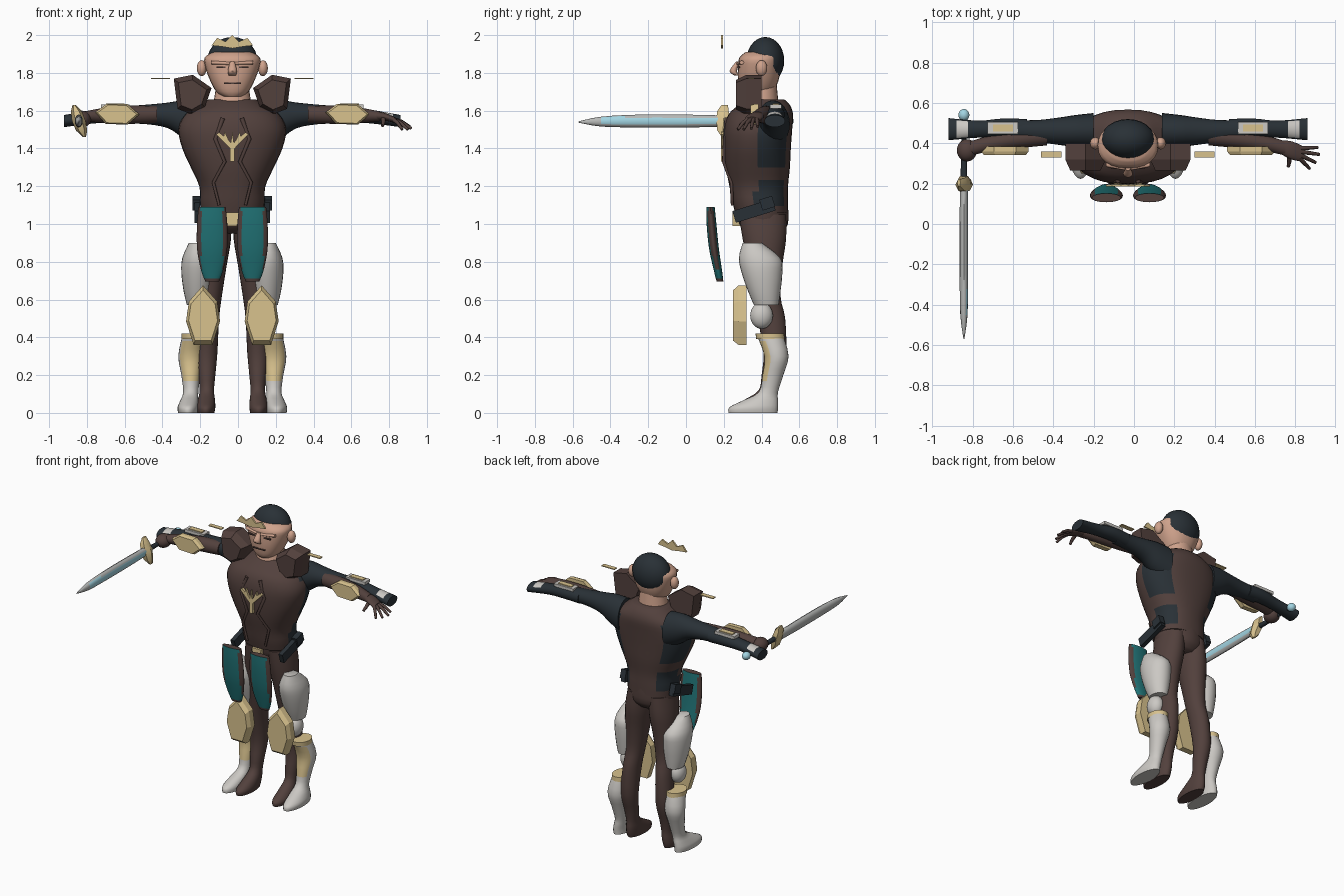
import bpy, bmesh, math
from mathutils import Vector

if "Cube" in bpy.data.objects:
    bpy.data.objects.remove(bpy.data.objects["Cube"])

CX = -0.03  # body centre line


def mat(name, r, g, b):
    m = bpy.data.materials.new(name)
    m.diffuse_color = (r, g, b, 1)
    m.use_nodes = True
    m.node_tree.nodes["Principled BSDF"].inputs["Base Color"].default_value = m.diffuse_color
    return m


BROWN = mat("brown leather", 0.085, 0.052, 0.046)
DARK = mat("dark cloth", 0.022, 0.030, 0.037)
GOLD = mat("pale gold", 0.69, 0.54, 0.27)
WHITE = mat("white armour", 0.60, 0.58, 0.55)
TEAL = mat("teal cloth", 0.015, 0.17, 0.18)
SKIN = mat("skin", 0.62, 0.36, 0.26)
BLUE = mat("light blue", 0.36, 0.66, 0.76)
STEEL = mat("steel", 0.47, 0.48, 0.47)


def finish(name, bm, mats, rule=None, smooth=True):
    bmesh.ops.recalc_face_normals(bm, faces=bm.faces)
    bm.normal_update()
    if rule:
        for f in bm.faces:
            f.material_index = rule(f.calc_center_median(), f.normal)
    me = bpy.data.meshes.new(name)
    bm.to_mesh(me)
    bm.free()
    ob = bpy.data.objects.new(name, me)
    bpy.context.collection.objects.link(ob)
    for m in mats:
        me.materials.append(m)
    if smooth:
        bpy.ops.object.select_all(action='DESELECT')
        ob.select_set(True)
        bpy.context.view_layer.objects.active = ob
        bpy.ops.object.shade_smooth_by_angle(angle=math.radians(45))
    return ob


def catmull(r, sub):
    out = []
    for i in range(len(r) - 1):
        p0, p1, p2, p3 = r[max(i - 1, 0)], r[i], r[i + 1], r[min(i + 2, len(r) - 1)]
        for k in range(sub):
            t = k / sub
            out.append([0.5 * (2 * b + (c - a) * t + (2 * a - 5 * b + 4 * c - d) * t * t
                        + (3 * b - a - 3 * c + d) * t ** 3) for a, b, c, d in zip(p0, p1, p2, p3)])
    return out + [list(r[-1])]


def loft(name, rings, mats, axis='z', n=24, sub=3, power=2.0, rule=None):
    """Rings are (x, y, z, radius a, radius b) square to the axis."""
    bm = bmesh.new()
    loops = []
    for x, y, z, a, b in catmull(rings, sub):
        lp = []
        for i in range(n):
            t = 2 * math.pi * i / n
            c, s = math.cos(t), math.sin(t)
            u = math.copysign(abs(c) ** (2 / power), c) * max(a, 0.001)
            v = math.copysign(abs(s) ** (2 / power), s) * max(b, 0.001)
            d = {'z': (u, v, 0), 'x': (0, u, v), 'y': (u, 0, v)}[axis]
            lp.append(bm.verts.new((x + d[0], y + d[1], z + d[2])))
        loops.append(lp)
    for p, q in zip(loops, loops[1:]):
        for i in range(n):
            bm.faces.new((p[i], p[(i + 1) % n], q[(i + 1) % n], q[i]))
    bm.faces.new(loops[0])
    bm.faces.new(loops[-1])
    return finish(name, bm, mats, rule)


def column(name, x, prof, mats, **kw):
    """Vertical loft from (z, half width, front y, back y, x shift)."""
    s = 1 if x >= 0 else -1
    return loft(name, [(CX + x + s * dx, (f + b) / 2, z, w, (b - f) / 2) for z, w, f, b, dx in prof], mats, **kw)


def plate(name, pts, y0, y1, m, front=1.0):
    """Outline in x/z, extruded from y0 (front, scaled) to y1."""
    bm = bmesh.new()
    mx = sum(p[0] for p in pts) / len(pts)
    mz = sum(p[1] for p in pts) / len(pts)
    ym = y0 + 0.4 * (y1 - y0)
    loops = [[bm.verts.new((mx + (x - mx) * k, y, mz + (z - mz) * k)) for x, z in pts]
             for y, k in ((y0, front), (ym, 1), (y1, 1))]
    n = len(pts)
    for p, q in zip(loops, loops[1:]):
        for i in range(n):
            bm.faces.new((p[i], p[(i + 1) % n], q[(i + 1) % n], q[i]))
    bm.faces.new(loops[0])
    bm.faces.new(loops[-1])
    return finish(name, bm, [m], smooth=False)


def ball(name, c, r, m):
    bm = bmesh.new()
    bmesh.ops.create_uvsphere(bm, u_segments=24, v_segments=14, radius=1)
    bmesh.ops.scale(bm, vec=r, verts=bm.verts)
    bmesh.ops.translate(bm, vec=c, verts=bm.verts)
    return finish(name, bm, [m])


def box(name, c, size, m, tilt=0):
    bm = bmesh.new()
    bmesh.ops.create_cube(bm, size=1)
    ob = finish(name, bm, [m], smooth=False)
    ob.location, ob.scale, ob.rotation_euler = c, size, (tilt, 0, 0)
    return ob


def tube(name, pts, r, m):
    cu = bpy.data.curves.new(name, 'CURVE')
    cu.dimensions, cu.bevel_depth, cu.bevel_resolution, cu.use_fill_caps = '3D', 1, 2, True
    sp = cu.splines.new('POLY')
    sp.points.add(len(pts) - 1)
    for i, p in enumerate(pts):
        sp.points[i].co = (*p, 1)
        sp.points[i].radius = r * (1 - 0.35 * i / (len(pts) - 1))
    cu.materials.append(m)
    ob = bpy.data.objects.new(name, cu)
    bpy.context.collection.objects.link(ob)


# torso with dark flanks, and pelvis
def flank(c, nrm):
    return int(abs(nrm.x) > 0.45 and c.y > 0.37 and (1.31 < c.z < 1.6 or 1.1 < c.z < 1.22))


column("torso", 0, [(1.06, .165, .26, .54, 0), (1.12, .172, .245, .54, 0), (1.2, .175, .23, .54, 0),
                    (1.3, .22, .21, .55, 0), (1.4, .265, .2, .555, 0), (1.5, .285, .2, .562, 0),
                    (1.58, .25, .225, .567, 0), (1.63, .17, .28, .55, 0), (1.66, .125, .33, .52, 0)],
       [BROWN, DARK], n=32, power=2.3, rule=flank)
column("pelvis", 0, [(.95, .1, .34, .5, 0), (1.0, .155, .28, .54, 0), (1.1, .165, .26, .54, 0)], [BROWN])

# head, neck, cap and face
column("neck", 0, [(1.58, .115, .27, .5, 0), (1.64, .1, .31, .49, 0), (1.74, .085, .33, .48, 0)], [SKIN])
column("head", 0, [(1.675, .05, .30, .42, 0), (1.70, .085, .285, .46, 0), (1.76, .118, .275, .49, 0),
                   (1.83, .143, .275, .5, 0), (1.88, .147, .282, .5, 0), (1.91, .105, .315, .5, 0)],
       [SKIN], power=2.3)
ball("cap", (CX, .42, 1.865), (.133, .1, .125), DARK)
loft("nose", [(CX, .275, 1.86, .012, .01), (CX, .25, 1.81, .024, .02), (CX, .27, 1.785, .018, .012)], [SKIN], n=12)
box("mouth", (CX, .276, 1.745), (.09, .012, .006), BROWN)
for s in (-1, 1):
    ball("ear", (CX + s * .162, .4, 1.825), (.026, .03, .042), SKIN)
    box("eye", (CX + s * .06, .279, 1.83), (.05, .014, .008), BROWN)
    loft("brow", [(CX + s * .015, .276, 1.85, .01, .008), (CX + s * .11, .295, 1.855, .012, .01)],
         [SKIN], axis='x', n=10)

# crown, chest emblem and buckle
half = [(0, 2.0), (.035, 1.965), (.08, 1.985), (.11, 1.945), (.06, 1.94), (0, 1.93)]
plate("crown", [(CX + x, z) for x, z in half] + [(CX - x, z) for x, z in half[-2:0:-1]], .185, .197, GOLD)
half = [(.012, 1.33), (.012, 1.40), (.085, 1.475), (.07, 1.485), (.045, 1.465), (.04, 1.49), (.02, 1.445),
        (.008, 1.43), (0, 1.49)]
plate("chest_emblem", [(CX + x, z) for x, z in half] + [(CX - x, z) for x, z in half[-2::-1]], .185, .215, GOLD)
plate("buckle", [(CX + x, z) for x, z in ((-.035, 1.06), (.035, 1.06), (.025, .99), (-.025, .99))], .245, .29, GOLD)


def boot_rule(c, nrm):
    return int(nrm.y < -.5 and .18 < c.z < .39)


for s in (-1, 1):
    # base legs and feet
    column("leg", s * .09, [(0, .045, .24, .47, .05), (.03, .05, .24, .48, .05), (.07, .045, .31, .485, .047),
                            (.12, .038, .385, .485, .045), (.2, .045, .4, .5, .045), (.32, .056, .41, .53, .045),
                            (.5, .055, .38, .525, .035), (.62, .06, .36, .5, .025), (.78, .075, .33, .51, .015),
                            (.92, .085, .30, .53, .002), (1.05, .075, .28, .53, -.01)], [BROWN])
    # thigh shells, knee plates and boots
    column("thigh_armour", s * .185, [(.57, .055, .36, .49, 0), (.64, .072, .33, .5, 0), (.74, .085, .295, .51, 0),
                                      (.82, .08, .28, .5, 0), (.9, .04, .3, .4, .005)], [WHITE])
    ball("knee_cap", (CX + s * .19, .4, .515), (.05, .06, .07), WHITE)
    column("boot", s * .22, [(0, .052, .225, .485, .015), (.03, .055, .23, .487, .015), (.065, .048, .3, .487, .008),
                             (.11, .04, .385, .487, 0), (.2, .05, .405, .515, 0), (.3, .066, .415, .543, 0),
                             (.41, .055, .375, .515, -.01)], [WHITE, GOLD], rule=boot_rule)
    column("boot_rim", s * .21, [(.39, .06, .372, .522, 0), (.42, .06, .368, .52, 0)], [GOLD], sub=1)
    # floating gold knee shields
    pts = [(.0, .16), (.075, .075), (.09, -.03), (.05, -.155), (-.05, -.155), (-.09, -.03), (-.075, .075)]
    plate("knee_shield", [(CX + s * .155 + x, .515 + z) for x, z in pts], .25, .32, GOLD, .85)
    # teal hip panels with leather edges
    px = CX + s * .107
    loft("hip_panel", [(px, .13, 1.09, .072, .022), (px, .135, 1.0, .08, .026), (px, .148, .87, .08, .026),
                       (px, .168, .76, .06, .022), (px, .18, .695, .036, .018)], [BROWN, TEAL],
         rule=lambda c, nr, px=px: int(abs(c.x - px) < .058 and .715 < c.z < 1.085))
    # belt sides
    box("belt_side", (CX + s * .185, .36, 1.07), (.03, .22, .065), DARK, .3)
    box("belt_pouch", (CX + s * .19, .43, 1.11), (.04, .07, .06), DARK, .3)
    # leather seam on the chest
    tube("chest_seam", [(CX + s * .05, .215, 1.56), (CX + s * .09, .207, 1.45), (CX + s * .04, .2, 1.33),
                        (CX + s * .1, .24, 1.22), (CX + s * .07, .245, 1.1)], .012, BROWN)
    # shoulder guards
    pts = [(.31, 1.77), (.21, 1.79), (.11, 1.72), (.145, 1.62), (.215, 1.58), (.29, 1.61)]
    plate("shoulder_guard", [(CX + s * x, z) for x, z in pts], .265, .4, BROWN, .75)
    # arms: sleeve, forearm, gauntlet
    A = lambda *r: [(CX + s * x, y, z, a, b) for x, y, z, a, b in r]
    loft("sleeve", A((.17, .46, 1.53, .09, .12), (.26, .46, 1.555, .08, .1), (.34, .46, 1.575, .068, .068),
                     (.45, .46, 1.58, .055, .052), (.58, .465, 1.578, .05, .045)), [DARK], axis='x')
    loft("forearm", A((.4, .435, 1.58, .045, .045), (.55, .42, 1.578, .045, .048), (.68, .4, 1.575, .04, .04),
                      (.78, .375, 1.57, .035, .026)), [BROWN], axis='x')
    loft("gauntlet", A((.5, .47, 1.578, .05, .045), (.62, .475, 1.58, .048, .042), (.74, .47, 1.568, .042, .036),
                       (.89, .47, 1.545, .055, .032)), [DARK, WHITE], axis='x',
         rule=lambda c, nr, s=s: int(nr.z > .6 and .78 < s * (c.x - CX) < .86))
    box("gauntlet_plate", (CX + s * .62, .475, 1.622), (.15, .06, .02), WHITE)
    box("gauntlet_trim", (CX + s * .62, .475, 1.63), (.1, .035, .016), GOLD)
    pts = [(.118, 0), (.055, .054), (-.055, .056), (-.118, .01), (-.06, -.05), (.055, -.054)]
    plate("elbow_shield", [(CX + s * .61 + x, 1.58 + z) for x, z in pts], .342, .385, GOLD, .88)
    # loose floating trim
    box("loose_trim", (CX + s * .38, .345, 1.77), (.1, .03, .006), GOLD)

# open hand
loft("open_hand", [(.73, .38, 1.572, .035, .025), (.78, .365, 1.567, .045, .02), (.83, .35, 1.55, .04, .016)],
     [BROWN], axis='x')
for i, (x, y, z) in enumerate([(.91, .38, 1.515), (.918, .345, 1.505), (.9, .305, 1.5), (.87, .275, 1.5)]):
    b = Vector((.82, .375 - .016 * i, 1.555))
    e = Vector((x, y, z))
    tube("finger", [b, b.lerp(e, .5) + Vector((0, 0, .008)), e], .012, BROWN)
tube("thumb", [(.77, .34, 1.56), (.77, .31, 1.54), (.765, .285, 1.52)], .013, BROWN)

# gripping hand and sword
SX, SZ = -.843, 1.545
ball("fist", (SX + .015, .365, SZ + .01), (.05, .055, .045), BROWN)
tube("sword_grip", [(SX, .2, SZ), (SX, .53, SZ)], .017, DARK)
ball("pommel", (SX, .54, SZ), (.027, .03, .027), BLUE)
loft("sword_guard", [(SX - .025, .205, SZ + .085, .008, .02), (SX - .012, .195, SZ + .05, .03, .036),
                     (SX, .2, SZ, .036, .045), (SX + .015, .195, SZ - .05, .03, .034),
                     (SX + .03, .205, SZ - .085, .008, .018)], [GOLD], n=6, sub=1)
loft("sword_blade", [(SX, .18, SZ, .02, .03), (SX, 0, SZ, .021, .034), (SX, -.25, SZ, .021, .034),
                     (SX, -.45, SZ - .003, .018, .026), (SX, -.57, SZ - .005, .002, .003)],
     [STEEL, BLUE], axis='y', n=12,
     rule=lambda c, nr: int(c.x > SX and abs(c.z - SZ) < .02 and -.45 < c.y < .18))
